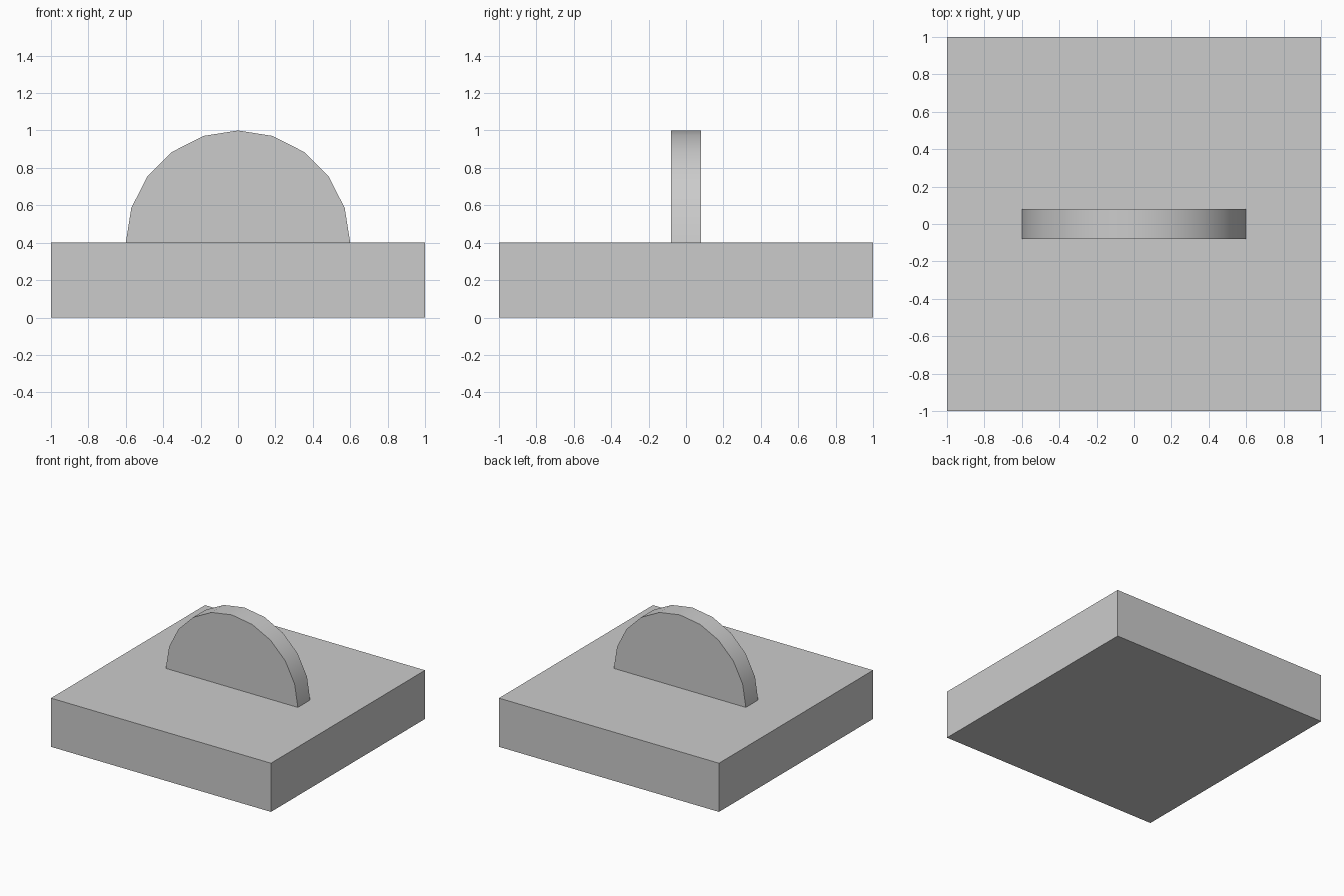
import bpy, bmesh
from math import cos, sin, pi, radians

if "Cube" in bpy.data.objects:
    bpy.data.objects.remove(bpy.data.objects["Cube"])


def extrude_profile(name, points, y0, y1):
    """Closed solid from an x/z profile extruded along y."""
    bm = bmesh.new()
    face = bm.faces.new([bm.verts.new((x, y0, z)) for x, z in points])
    ext = bmesh.ops.extrude_face_region(bm, geom=[face], use_keep_orig=True)
    verts = [g for g in ext["geom"] if isinstance(g, bmesh.types.BMVert)]
    bmesh.ops.translate(bm, verts=verts, vec=(0, y1 - y0, 0))
    bmesh.ops.recalc_face_normals(bm, faces=bm.faces)
    mesh = bpy.data.meshes.new(name)
    bm.to_mesh(mesh)
    bm.free()
    obj = bpy.data.objects.new(name, mesh)
    bpy.context.collection.objects.link(obj)
    return obj


# Square base slab
extrude_profile("base_slab", [(-1, 0), (1, 0), (1, 0.4), (-1, 0.4)], -1, 1)

# Upright half disc: ten arc segments, smooth rim
arc = [(0.6 * cos(pi * i / 10), 0.4 + 0.6 * sin(pi * i / 10)) for i in range(11)]
disc = extrude_profile("half_disc", arc, -0.08, 0.08)
bpy.ops.object.select_all(action='DESELECT')
disc.select_set(True)
bpy.context.view_layer.objects.active = disc
bpy.ops.object.shade_smooth_by_angle(angle=radians(30))
